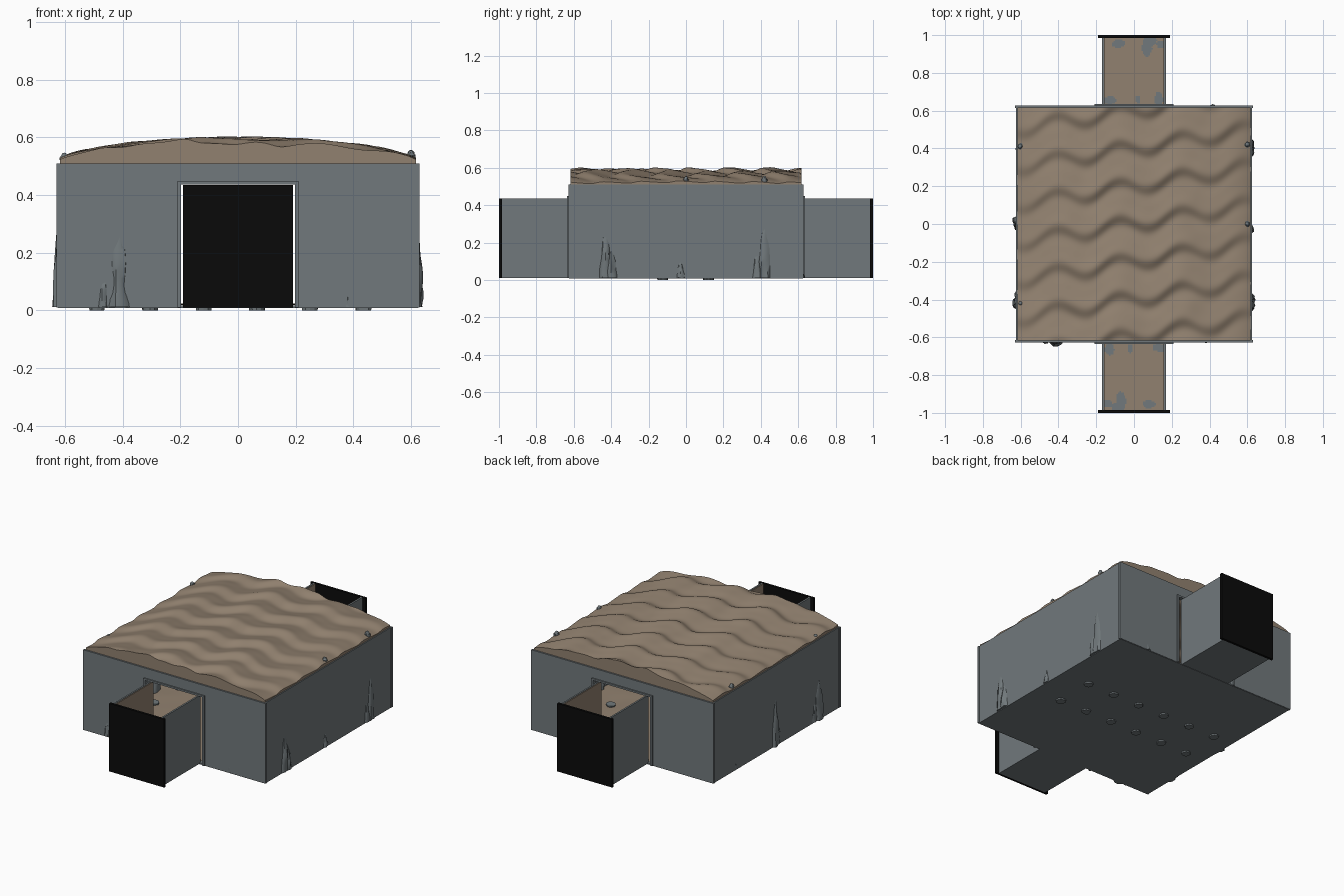
import bpy, bmesh, math, random
from mathutils import Vector, noise

if "Cube" in bpy.data.objects:
    bpy.data.objects.remove(bpy.data.objects["Cube"])

random.seed(4)


def material(name, rgb):
    m = bpy.data.materials.new(name)
    m.diffuse_color = (*rgb, 1)
    m.use_nodes = True
    m.node_tree.nodes["Principled BSDF"].inputs["Base Color"].default_value = m.diffuse_color
    return m


GREY = material("stone grey", (0.165, 0.19, 0.2))
TAN = material("sandy tan", (0.285, 0.22, 0.16))
BLACK = material("door black", (0.003, 0.003, 0.003))


def finish(name, bm, *mats, smooth=False):
    bmesh.ops.recalc_face_normals(bm, faces=bm.faces)
    me = bpy.data.meshes.new(name)
    bm.to_mesh(me)
    bm.free()
    for m in mats:
        me.materials.append(m)
    ob = bpy.data.objects.new(name, me)
    bpy.context.collection.objects.link(ob)
    if smooth:
        bpy.context.view_layer.objects.active = ob
        ob.select_set(True)
        bpy.ops.object.shade_smooth_by_angle(angle=math.radians(40))
        ob.select_set(False)
    return ob


def box(name, lo, hi, mat):
    bm = bmesh.new()
    bmesh.ops.create_cube(bm, size=1)
    for v in bm.verts:
        v.co = Vector([(a + b) / 2 + c * (b - a) for a, b, c in zip(lo, hi, v.co)])
    return finish(name, bm, mat)


def arch(name, x_in, x_out, z_in, z_out, y0, y1):
    """Upside-down U outline pushed along y."""
    pts = [(-x_out, 0.01), (-x_out, z_out), (x_out, z_out), (x_out, 0.01),
           (x_in, 0.01), (x_in, z_in), (-x_in, z_in), (-x_in, 0.01)]
    bm = bmesh.new()
    f = bm.faces.new([bm.verts.new((x, y0, z)) for x, z in pts])
    ext = bmesh.ops.extrude_face_region(bm, geom=[f])
    for v in ext["geom"]:
        if isinstance(v, bmesh.types.BMVert):
            v.co.y = y1
    return finish(name, bm, GREY)


# Room shell
box("room_floor", (-0.625, -0.625, 0.008), (0.625, 0.625, 0.016), GREY)
for s, side in ((-1, "left"), (1, "right")):
    x0, x1 = sorted((s * 0.612, s * 0.625))
    box(side + "_wall", (x0, -0.618, 0.01), (x1, 0.618, 0.51), GREY)

# Gently rolling sand inside the room
bm = bmesh.new()
bmesh.ops.create_grid(bm, x_segments=40, y_segments=40, size=0.61)
for v in bm.verts:
    v.co.z = 0.021 + 0.004 * noise.noise(v.co * 7)
finish("sand_floor", bm, TAN, smooth=True)

# Bare patches of corridor floor: x, distance along y, radius x, radius y
PATCHES = [(-0.08, 0.955, 0.03, 0.02), (0.07, 0.93, 0.025, 0.04), (0.085, 0.97, 0.03, 0.03),
           (-0.13, 0.655, 0.03, 0.02), (0.13, 0.665, 0.02, 0.03), (0.02, 0.66, 0.012, 0.02),
           (0.14, 0.95, 0.02, 0.018)]

for s, end in ((-1, "front"), (1, "back")):
    arch(end + "_wall", 0.2, 0.63, 0.44, 0.51, s * 0.615, s * 0.628)
    # Rough door trim
    trim = arch(end + "_door_trim", 0.198, 0.21, 0.437, 0.448, s * 0.61, s * 0.636)
    # Open-topped corridor with sandy lining
    ya, yb = sorted((s * 0.615, s * 0.985))
    box(end + "_corridor_base", (-0.17, ya, 0.01), (0.17, yb, 0.018), GREY)
    for t in (-1, 1):
        x0, x1 = sorted((t * 0.16, t * 0.17))
        box(end + "_corridor_wall", (x0, ya, 0.01), (x1, yb, 0.435), GREY)
        x0, x1 = sorted((t * 0.155, t * 0.16))
        box(end + "_corridor_lining", (x0, ya, 0.018), (x1, yb, 0.432), TAN)
    bm = bmesh.new()
    bmesh.ops.create_grid(bm, x_segments=40, y_segments=48, size=1)
    for v in bm.verts:
        v.co = Vector((v.co.x * 0.155, s * 0.8 + v.co.y * 0.185, 0.022))
    for f in bm.faces:
        c = f.calc_center_median()
        wob = 0.3 * noise.noise(c * 25)
        f.material_index = int(any(
            math.hypot((c.x * -s * -1 - px) / rx, (abs(c.y) - py) / ry) < 1.1 + wob
            for px, py, rx, ry in PATCHES))
    finish(end + "_corridor_sand", bm, TAN, GREY)
    ya, yb = sorted((s * 0.985, s * 1.0))
    box(end + "_end_door", (-0.19, ya, 0.01), (0.19, yb, 0.435), BLACK)


# Arched, rippled sand roof with closed ends
def roof_z(x, y):
    dome = max(0, 1 - (x / 0.63) ** 2) ** 0.6
    phase = math.tau * (y / 0.2 - x * 0.8) + 1.1 * math.sin(math.tau * x / 0.33)
    ripple = 0.011 * math.sin(phase + 0.5 * math.sin(phase))
    swell = 0.006 * math.sin(math.tau * x / 0.5 + 5 * y) + 0.004 * noise.noise(Vector((x, y, 0)) * 9)
    return max(0.511, 0.512 + 0.074 * dome + (ripple + swell) * (0.35 + 0.65 * dome))


bm = bmesh.new()
bmesh.ops.create_grid(bm, x_segments=110, y_segments=110, size=0.618)
for v in bm.verts:
    v.co.z = roof_z(v.co.x, v.co.y)
rim = [e for e in bm.edges if e.is_boundary]
skirt = bmesh.ops.extrude_edge_only(bm, edges=rim)
for v in skirt["geom"]:
    if isinstance(v, bmesh.types.BMVert):
        v.co.z = 0.505
finish("sand_roof", bm, TAN, smooth=True)


def spike(name, x, y, h, r, base=0.012, down=False):
    """Lumpy tapered rock standing on the floor or hanging from the roof."""
    bm = bmesh.new()
    n, rows, seed = 14, 14, random.random() * 50
    rings = []
    for i in range(rows):
        t = i / (rows - 1)
        rad = r * (1 - 0.45 * t) * math.sqrt(max(0, 1 - t ** 5))
        ring = []
        for k in range(n):
            a = math.tau * k / n
            lump = 1 + 0.35 * noise.noise(Vector((math.cos(a) * 1.6, math.sin(a) * 1.6, t * 3 + seed)))
            z = base - t * h if down else base + t * h
            ring.append(bm.verts.new((x + rad * lump * math.cos(a), y + rad * lump * math.sin(a), z)))
        rings.append(ring)
    for a, b in zip(rings, rings[1:]):
        for k in range(n):
            bm.faces.new((a[k], a[(k + 1) % n], b[(k + 1) % n], b[k]))
    bm.faces.new(rings[0])
    bmesh.ops.remove_doubles(bm, verts=bm.verts, dist=1e-5)
    finish(name, bm, GREY, smooth=True)


# Rock spikes breaking through the walls: x, y, height, radius
for x, y, h, r in [(-0.415, -0.602, 0.32, 0.042), (-0.465, -0.605, 0.16, 0.028),
                   (0.378, -0.618, 0.065, 0.012),
                   (0.6, -0.43, 0.33, 0.04), (0.605, -0.4, 0.2, 0.036),
                   (0.6, 0.42, 0.34, 0.042), (0.605, 0.38, 0.18, 0.032),
                   (0.612, -0.03, 0.1, 0.024),
                   (-0.6, -0.42, 0.33, 0.045), (-0.605, -0.38, 0.18, 0.03),
                   (-0.6, 0.01, 0.34, 0.045), (-0.61, 0.4, 0.12, 0.016),
                   (0.42, 0.612, 0.08, 0.02)]:
    spike("rock_spike", x, y, h, r)

# Hanging rocks whose roots poke out at the roof edge
for x, y, top in [(0.6, 0.0, 0.553), (0.6, 0.42, 0.555), (-0.603, 0.41, 0.545), (-0.6, -0.42, 0.535)]:
    spike("hanging_rock", x, y, 0.2, 0.016, base=top - 0.015, down=True)
    spike("hanging_rock_root", x, y, 0.022, 0.014, base=top - 0.02)

# Two rows of stepping stones set through the floor
for i in range(6):
    for y in (-0.125, 0.12):
        bm = bmesh.new()
        bmesh.ops.create_cone(bm, cap_ends=True, segments=10, radius1=0.026, radius2=0.03, depth=0.03)
        for v in bm.verts:
            k = 1 + 0.25 * noise.noise(v.co * 40 + Vector((i, y * 9, 0)))
            v.co = Vector((-0.49 + i * 0.185 + v.co.x * k, y + v.co.y * k, 0.015 + v.co.z))
        finish("stepping_stone", bm, GREY)
